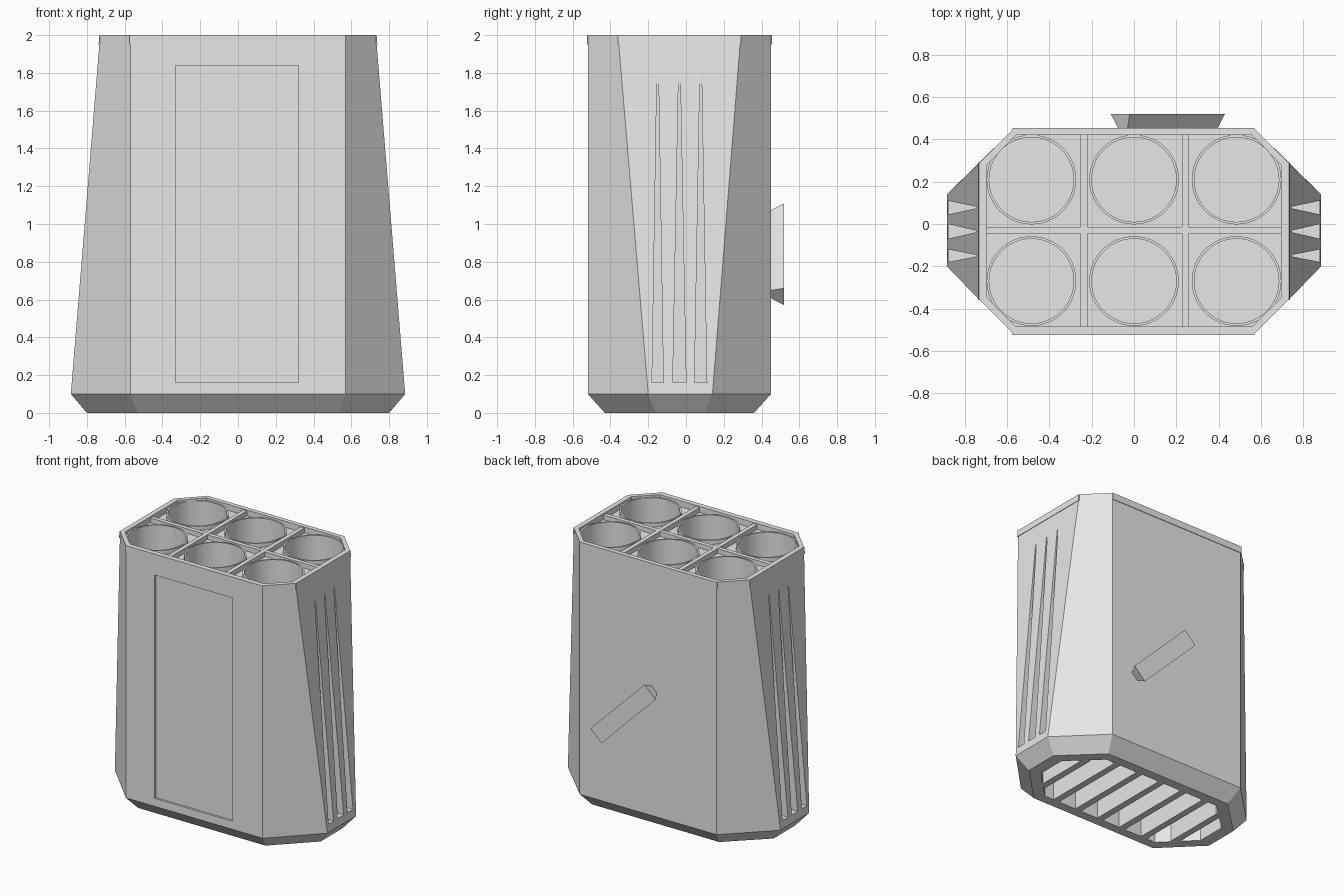
import bpy
import bmesh
import math
from mathutils import Matrix

old = bpy.data.objects.get("Cube")
if old:
    bpy.data.objects.remove(old, do_unlink=True)

grey = bpy.data.materials.new("light_grey")
grey.use_nodes = True
GREY = (0.8, 0.8, 0.8, 1)
grey.diffuse_color = GREY
for node in grey.node_tree.nodes:
    if node.type == "BSDF_PRINCIPLED":
        node.inputs["Base Color"].default_value = GREY

BACK, FRONT = 0.45, -0.52
CUP_X, CUP_Y, CUP_R = (-0.485, 0, 0.485), (0.21, -0.27), 0.2


def finish(name, bm):
    bmesh.ops.recalc_face_normals(bm, faces=bm.faces)
    mesh = bpy.data.meshes.new(name)
    bm.to_mesh(mesh)
    bm.free()
    mesh.materials.append(grey)
    obj = bpy.data.objects.new(name, mesh)
    bpy.context.collection.objects.link(obj)
    return obj


def loft(name, rings):
    """Closed solid through rings of equal point count."""
    bm = bmesh.new()
    loops = [[bm.verts.new(p) for p in ring] for ring in rings]
    n = len(loops[0])
    for a, b in zip(loops, loops[1:]):
        for i in range(n):
            j = (i + 1) % n
            bm.faces.new((a[i], a[j], b[j], b[i]))
    bm.faces.new(loops[0])
    bm.faces.new(loops[-1])
    return finish(name, bm)


def octagon(z, x, flat_x, y0, flat_y0, flat_y1, y1):
    half = [(flat_x, y0), (x, flat_y0), (x, flat_y1), (flat_x, y1)]
    return [(px, py, z) for px, py in half] + [(-px, py, z) for px, py in reversed(half)]


def box(name, x0, x1, y0, y1, z0, z1):
    def ring(z):
        return [(x0, y0, z), (x1, y0, z), (x1, y1, z), (x0, y1, z)]
    return loft(name, [ring(z0), ring(z1)])


def circle(x, y, z, r, n=48):
    return [(x + r * math.cos(math.tau * i / n), y + r * math.sin(math.tau * i / n), z)
            for i in range(n)]


def cut(target, cutter):
    cutter.hide_render = True
    mod = target.modifiers.new("cut", "BOOLEAN")
    mod.operation = "DIFFERENCE"
    mod.solver = "EXACT"
    mod.object = cutter
    bpy.context.view_layer.objects.active = target
    bpy.ops.object.modifier_apply(modifier=mod.name)
    bpy.data.objects.remove(cutter, do_unlink=True)


def smooth(obj):
    bpy.ops.object.select_all(action="DESELECT")
    obj.select_set(True)
    bpy.context.view_layer.objects.active = obj
    bpy.ops.object.shade_smooth_by_angle(angle=math.radians(20))


# Tapered eight-sided body with a bevelled foot
body = loft("body", [
    octagon(0, 0.80, 0.53, -0.43, -0.16, 0.10, 0.36),
    octagon(0.1, 0.885, 0.57, FRONT, -0.20, 0.14, BACK),
    octagon(2, 0.73, 0.57, FRONT, -0.36, 0.29, BACK)])

# Shallow tray in the top
tray = (0.697, 0.558, -0.485, -0.348, 0.278, 0.42)
cut(body, loft("tray_cutter", [octagon(1.955, *tray), octagon(2.1, *tray)]))

# Six round cups
for x in CUP_X:
    for y in CUP_Y:
        cut(body, loft("cup_cutter", [circle(x, y, 1.0, CUP_R), circle(x, y, 2.1, CUP_R)]))

# Recessed front panel
cut(body, box("panel_cutter", -0.33, 0.32, -0.6, FRONT + 0.015, 0.16, 1.84))

# Tapered slots with upright back walls in both sides
for side in (-1, 1):
    for y0, y1, tip, top in ((-0.18, -0.12, -0.15, 1.79),
                             (-0.07, 0.0, -0.035, 1.80),
                             (0.045, 0.11, 0.078, 1.81)):
        rings = [[(side * x, y0, 0.16), (side * x, y1, 0.16),
                  (side * x, tip + 0.004, top), (side * x, tip - 0.004, top)]
                 for x in (0.743, 1.0)]
        cut(body, loft("slot_cutter", rings))

# Vent opening in the underside
vent = (0.71, 0.49, -0.36, -0.14, 0.08, 0.29)
cut(body, loft("vent_cutter", [octagon(-0.1, *vent), octagon(0.2, *vent)]))
smooth(body)

# Vent slats, shortened at the chamfered ends of the opening
for i in range(7):
    x = (i - 3) * 0.195
    trim = max(0, abs(x) - 0.49)
    box("vent_slat", x - 0.025, x + 0.025, -0.37 + trim, 0.30 - trim, 0, 0.2)

# Raised rims around the cups
for x in CUP_X:
    for y in CUP_Y:
        bm = bmesh.new()
        profile = ((CUP_R, 1.95), (CUP_R, 1.985), (CUP_R + 0.012, 1.985), (CUP_R + 0.012, 1.95))
        loops = [[bm.verts.new(p) for p in circle(x, y, z, r)] for r, z in profile]
        for a, b in zip(loops, loops[1:] + loops[:1]):
            for k in range(len(a)):
                j = (k + 1) % len(a)
                bm.faces.new((a[k], a[j], b[j], b[k]))
        smooth(finish("cup_rim", bm))

# Divider ribs between the cups
box("long_divider", -0.70, 0.70, -0.046, -0.014, 1.95, 1.99)
for x in (-0.237, 0.242):
    box("cross_divider", x - 0.016, x + 0.016, -0.487, 0.425, 1.95, 1.992)

# Thin lip plates around the top edge
box("front_lip", -0.575, 0.57, FRONT - 0.004, FRONT + 0.01, 1.95, 2)
box("back_lip", -0.575, 0.57, BACK - 0.01, BACK + 0.004, 1.95, 2)
for side in (-1, 1):
    rings = [[(side * (x + d), y, z) for d, y in
              ((-0.01, -0.36), (0.004, -0.36), (0.004, 0.29), (-0.01, 0.29))]
             for x, z in ((0.734, 1.95), (0.73, 2))]
    loft("side_lip", rings)


# Diagonal handle on the back, wider at its outer face
def handle_ring(length, width, y):
    a, b = length / 2, width / 2
    return [(u, y, v) for u, v in ((-a, -b), (a, -b), (a, b), (-a, b))]


handle = loft("back_handle", [handle_ring(0.60, 0.06, 0.0), handle_ring(0.636, 0.127, 0.07)])
handle.data.transform(Matrix.Translation((0.16, BACK, 0.84))
                      @ Matrix.Rotation(math.radians(45), 4, "Y"))
